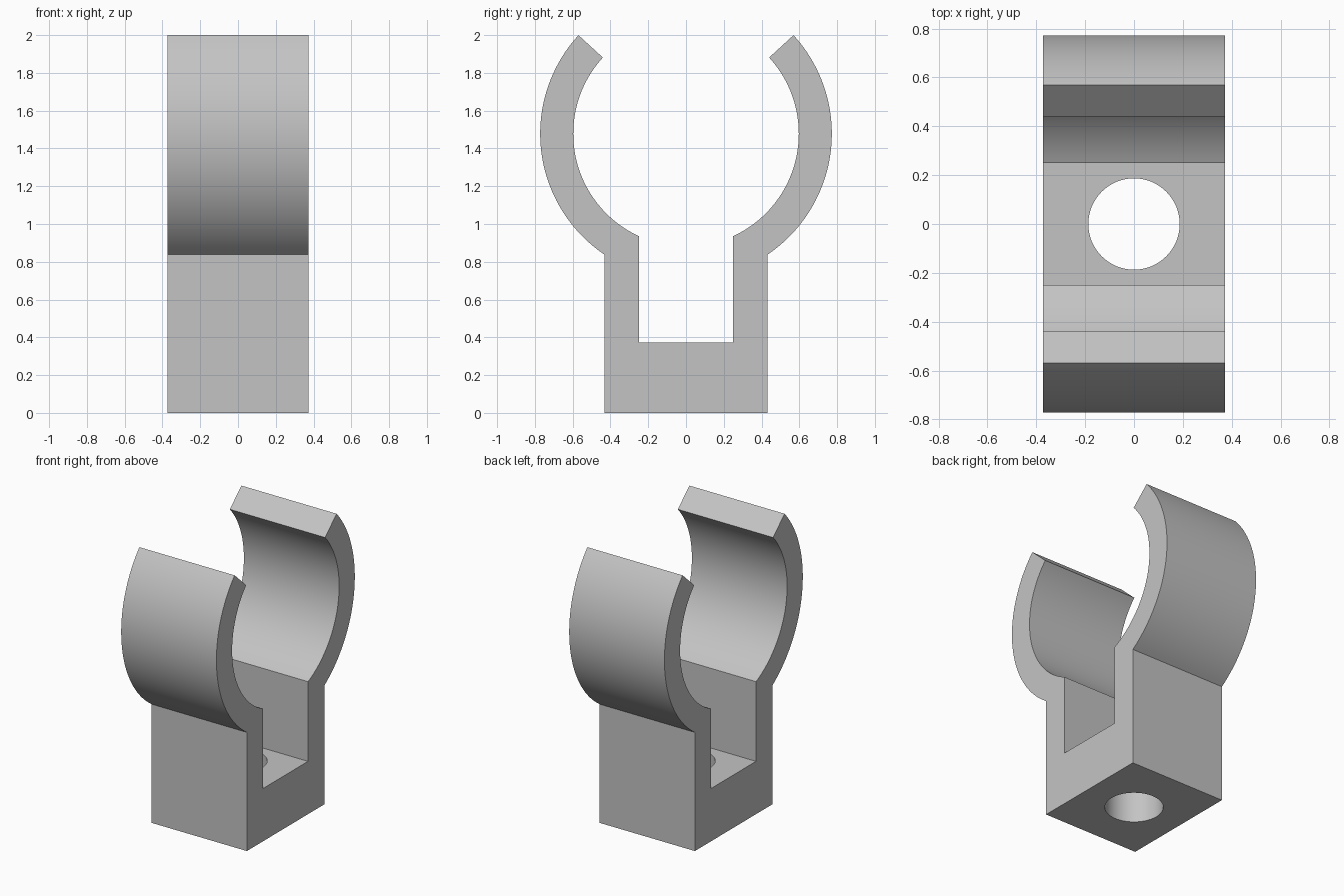
import bpy, bmesh
from math import sin, cos, asin, radians

if "Cube" in bpy.data.objects:
    bpy.data.objects.remove(bpy.data.objects["Cube"])

HALF_WIDTH = 0.372
CENTRE_Z = 1.478
OUTER_R, INNER_R = 0.772, 0.597
BASE_Y, SLOT_Y, FLOOR_Z = 0.432, 0.25, 0.373
TIP = radians(42.5)
HOLE_R = 0.187
STEPS = 48

grey = bpy.data.materials.new("plain grey")
grey.use_nodes = True
colour = (0.55, 0.55, 0.55, 1)
grey.diffuse_color = colour
grey.node_tree.nodes["Principled BSDF"].inputs["Base Color"].default_value = colour


def arc(radius, start, end):
    """Points (y, z) along the clip ring."""
    angles = [start + (end - start) * i / STEPS for i in range(STEPS + 1)]
    return [(radius * cos(a), CENTRE_Z + radius * sin(a)) for a in angles]


# Half profile: base, outer arc up to the tip, inner arc down to the slot
outer_start = -(radians(90) - asin(BASE_Y / OUTER_R))
inner_end = -(radians(90) - asin(SLOT_Y / INNER_R))
half = [(BASE_Y, 0)] + arc(OUTER_R, outer_start, TIP)
half += arc(INNER_R, TIP, inner_end) + [(SLOT_Y, FLOOR_Z)]
profile = half + [(-y, z) for y, z in reversed(half)]

# Clip body: extruded profile
bm = bmesh.new()
face = bm.faces.new([bm.verts.new((-HALF_WIDTH, y, z)) for y, z in profile])
side = bmesh.ops.extrude_face_region(bm, geom=[face])["geom"]
moved = [v for v in side if isinstance(v, bmesh.types.BMVert)]
bmesh.ops.translate(bm, verts=moved, vec=(2 * HALF_WIDTH, 0, 0))
bmesh.ops.recalc_face_normals(bm, faces=bm.faces)
mesh = bpy.data.meshes.new("pipe_clip")
bm.to_mesh(mesh)
bm.free()
mesh.materials.append(grey)
clip = bpy.data.objects.new("pipe_clip", mesh)
bpy.context.collection.objects.link(clip)

# Screw hole through the base
bpy.ops.mesh.primitive_cylinder_add(vertices=64, radius=HOLE_R, depth=FLOOR_Z + 0.2,
                                    location=(0, 0, FLOOR_Z / 2))
cutter = bpy.context.object
cutter.name = "screw_hole_cutter"
cutter.hide_render = True
cutter.data.materials.append(grey)

bpy.ops.object.select_all(action="DESELECT")
clip.select_set(True)
bpy.context.view_layer.objects.active = clip
cut = clip.modifiers.new("screw_hole", "BOOLEAN")
cut.operation = "DIFFERENCE"
cut.solver = "EXACT"
cut.object = cutter
bpy.ops.object.modifier_apply(modifier=cut.name)
bpy.data.objects.remove(cutter)

bpy.ops.object.shade_smooth_by_angle(angle=radians(30))
